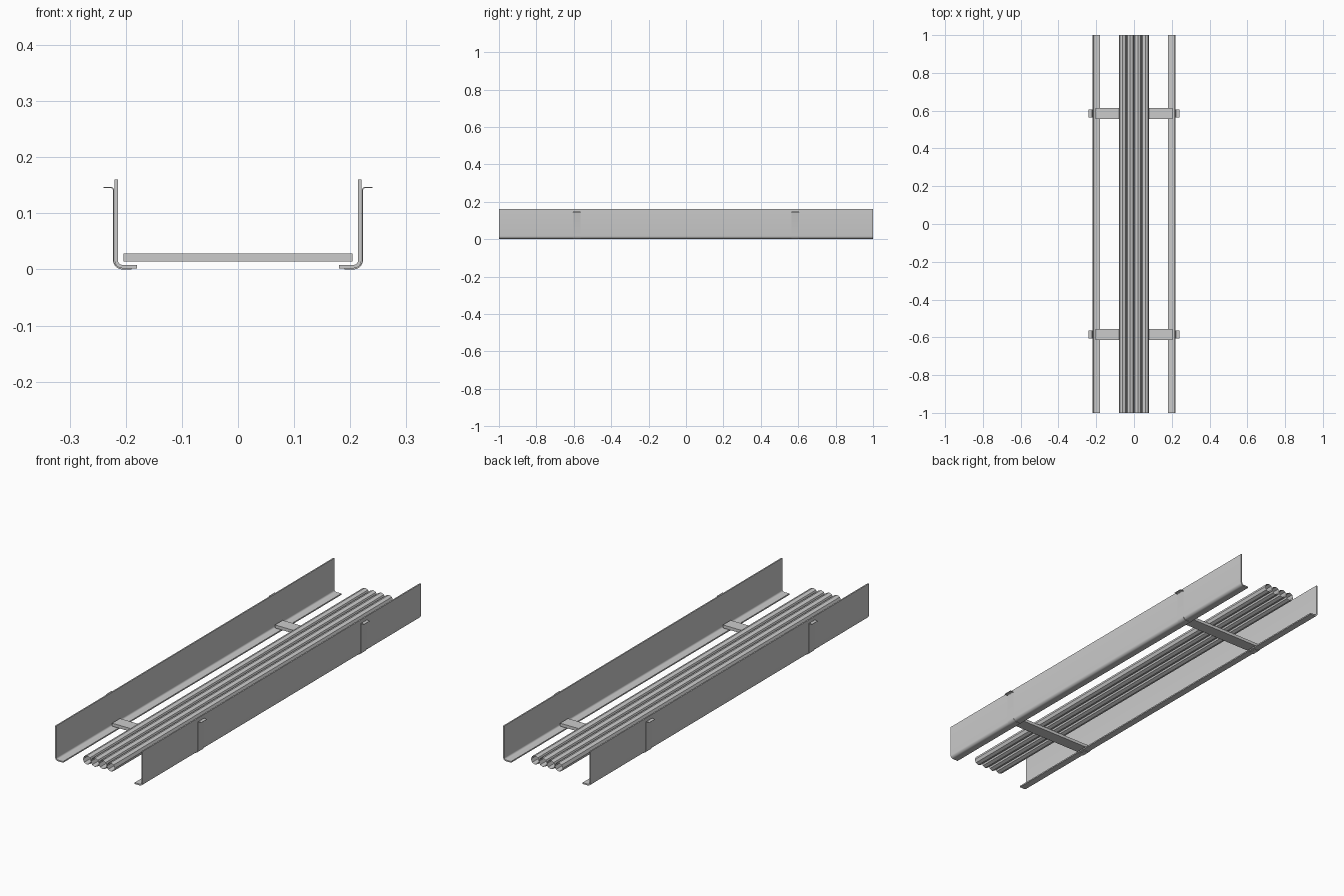
import bpy, bmesh, math

if "Cube" in bpy.data.objects:
    bpy.data.objects.remove(bpy.data.objects["Cube"])


def mesh_object(name, bm, smooth=False):
    bmesh.ops.recalc_face_normals(bm, faces=bm.faces)
    me = bpy.data.meshes.new(name)
    bm.to_mesh(me)
    bm.free()
    ob = bpy.data.objects.new(name, me)
    bpy.context.collection.objects.link(ob)
    if smooth:
        bpy.context.view_layer.objects.active = ob
        ob.select_set(True)
        bpy.ops.object.shade_smooth_by_angle(angle=math.radians(35))
        ob.select_set(False)
    return ob


def offset_strip(path, t):
    """Closed outline of thickness t to the left of an open x/z path."""
    inner = []
    for i, p in enumerate(path):
        dirs = []
        for a, b in ((i - 1, i), (i, i + 1)):
            if a >= 0 and b < len(path):
                dx, dz = path[b][0] - path[a][0], path[b][1] - path[a][1]
                l = math.hypot(dx, dz)
                dirs.append((-dz / l, dx / l))
        nx = sum(d[0] for d in dirs) / len(dirs)
        nz = sum(d[1] for d in dirs) / len(dirs)
        k = t / (nx * nx + nz * nz)
        inner.append((p[0] + nx * k, p[1] + nz * k))
    return path + inner[::-1]


def extrude_y(name, outline, y0, y1, side):
    bm = bmesh.new()
    front = [bm.verts.new((side * x, y0, z)) for x, z in outline]
    back = [bm.verts.new((side * x, y1, z)) for x, z in outline]
    n = len(outline)
    for i in range(n):
        j = (i + 1) % n
        bm.faces.new((front[i], front[j], back[j], back[i]))
    bm.faces.new(front)
    bm.faces.new(back[::-1])
    return mesh_object(name, bm, True)


def bend(cx, cz, r, a0, a1, n=5):
    return [(cx + r * math.cos(math.radians(a0 + (a1 - a0) * i / n)),
             cz + r * math.sin(math.radians(a0 + (a1 - a0) * i / n))) for i in range(n + 1)]


# side rail: inward bottom flange, rounded bend, tall web
rail = offset_strip([(0.18, 0.002)] + bend(0.206, 0.016, 0.014, -90, 0) + [(0.22, 0.16)], 0.006)
# support strap: outward lip, outer web, foot under the rail
strap = offset_strip([(0.24, 0.147)] + bend(0.226, 0.142, 0.005, 90, 180, 3)
                     + bend(0.206, 0.017, 0.015, 0, -90) + [(0.19, 0.002)], 0.002)

for side, label in ((-1, "left"), (1, "right")):
    extrude_y(f"{label}_side_rail", rail, -1, 1, side)
    for y, pos in ((-0.585, "front"), (0.585, "back")):
        extrude_y(f"{pos}_{label}_strap", strap, y - 0.02, y + 0.02, side)

# rungs across the tray
for y, pos in ((-0.585, "front"), (0.585, "back")):
    bm = bmesh.new()
    bmesh.ops.create_cube(bm, size=1)
    for v in bm.verts:
        v.co.x *= 0.408
        v.co.y = v.co.y * 0.056 + y
        v.co.z = v.co.z * 0.014 + 0.021
    mesh_object(f"{pos}_rung", bm)

# open-ended cables lying on the rungs
for i in range(4):
    bm = bmesh.new()
    cx, r, n = -0.06 + 0.04 * i, 0.02, 8
    rings = [[bm.verts.new((cx + r * math.cos(2 * math.pi * k / n), y,
                            0.046 + r * math.sin(2 * math.pi * k / n)))
              for k in range(n)] for y in (-1, 1)]
    for k in range(n):
        j = (k + 1) % n
        bm.faces.new((rings[0][k], rings[1][k], rings[1][j], rings[0][j]))
    mesh_object(f"cable_{i + 1}", bm)
